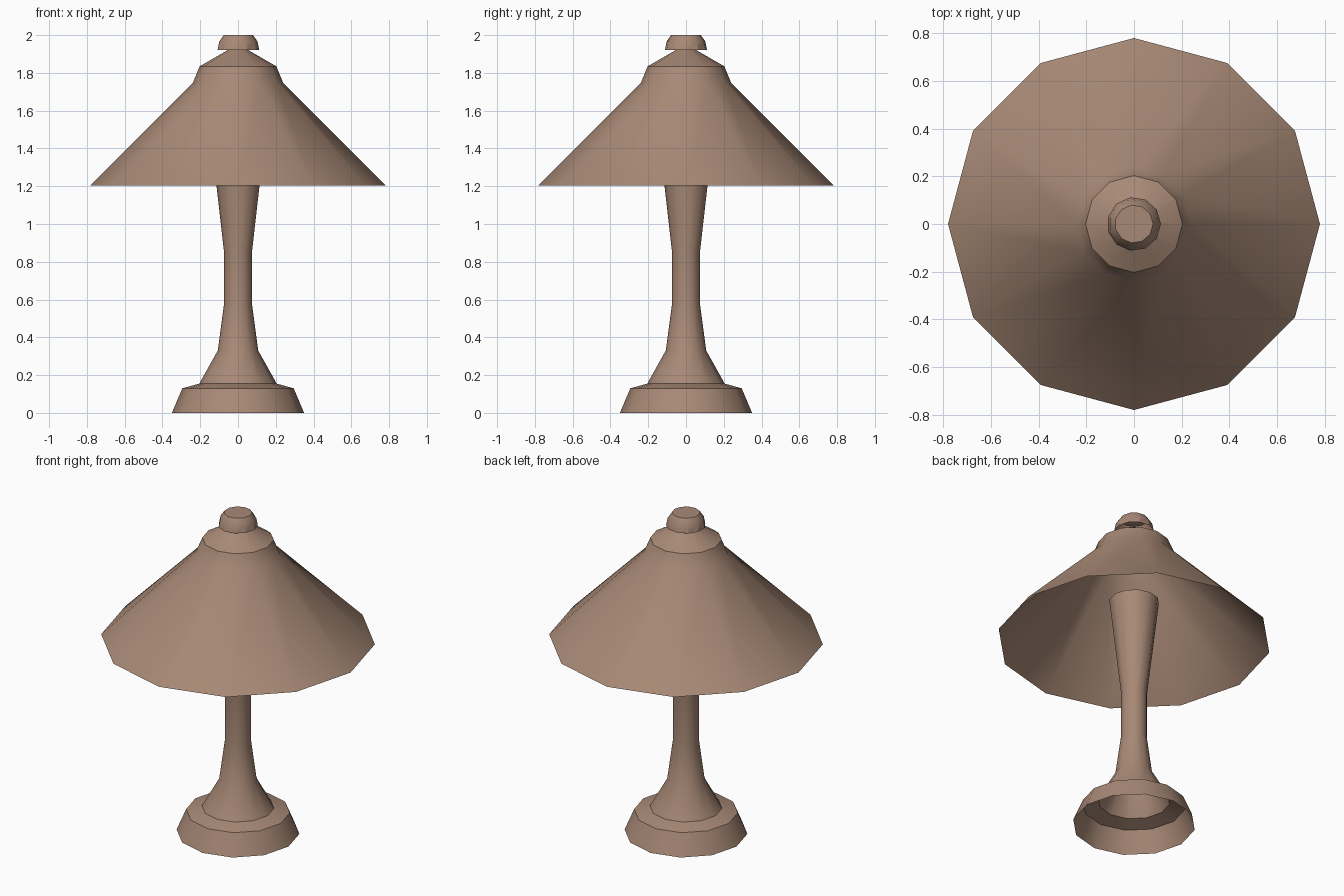
import bpy
import bmesh
import math

cube = bpy.data.objects.get("Cube")
if cube:
    bpy.data.objects.remove(cube, do_unlink=True)

# One warm brown for the whole lamp
brown = bpy.data.materials.new("warm_brown")
brown.use_nodes = True
colour = (0.39, 0.25, 0.18, 1)
brown.diffuse_color = colour
bsdf = brown.node_tree.nodes["Principled BSDF"]
bsdf.inputs["Base Color"].default_value = colour
bsdf.inputs["Roughness"].default_value = 0.8


def lathe(name, profile, sides, cap_top=False):
    """Turn a bottom-to-top (radius, height) profile into a thin shell."""
    bm = bmesh.new()
    rings = []
    for radius, height in profile:
        angles = [math.tau * i / sides for i in range(sides)]
        rings.append([bm.verts.new((radius * math.cos(a), radius * math.sin(a), height))
                      for a in angles])
    for low, high in zip(rings, rings[1:]):
        for i in range(sides):
            j = (i + 1) % sides
            bm.faces.new((low[i], low[j], high[j], high[i]))
    if cap_top:
        bm.faces.new(rings[-1])
    mesh = bpy.data.meshes.new(name)
    bm.to_mesh(mesh)
    bm.free()
    mesh.materials.append(brown)
    obj = bpy.data.objects.new(name, mesh)
    bpy.context.collection.objects.link(obj)
    bpy.ops.object.select_all(action="DESELECT")
    obj.select_set(True)
    bpy.context.view_layer.objects.active = obj
    bpy.ops.object.shade_smooth_by_angle(angle=math.radians(32))
    return obj


# Hollow foot, open underneath
lathe("base", [(0.35, 0), (0.295, 0.13), (0.205, 0.155)], 12)

# Flared column, rising inside the shade
lathe("stem", [(0.205, 0.155), (0.107, 0.33), (0.075, 0.57),
               (0.075, 0.86), (0.143, 1.46)], 12, cap_top=True)

# Wide conical shade with a stepped crown
lathe("shade", [(0.78, 1.205), (0.24, 1.745), (0.203, 1.835),
                (0.055, 1.92)], 12)

# Small knob on top
lathe("finial", [(0.113, 1.92), (0.104, 1.965), (0.08, 2.0)], 11, cap_top=True)
